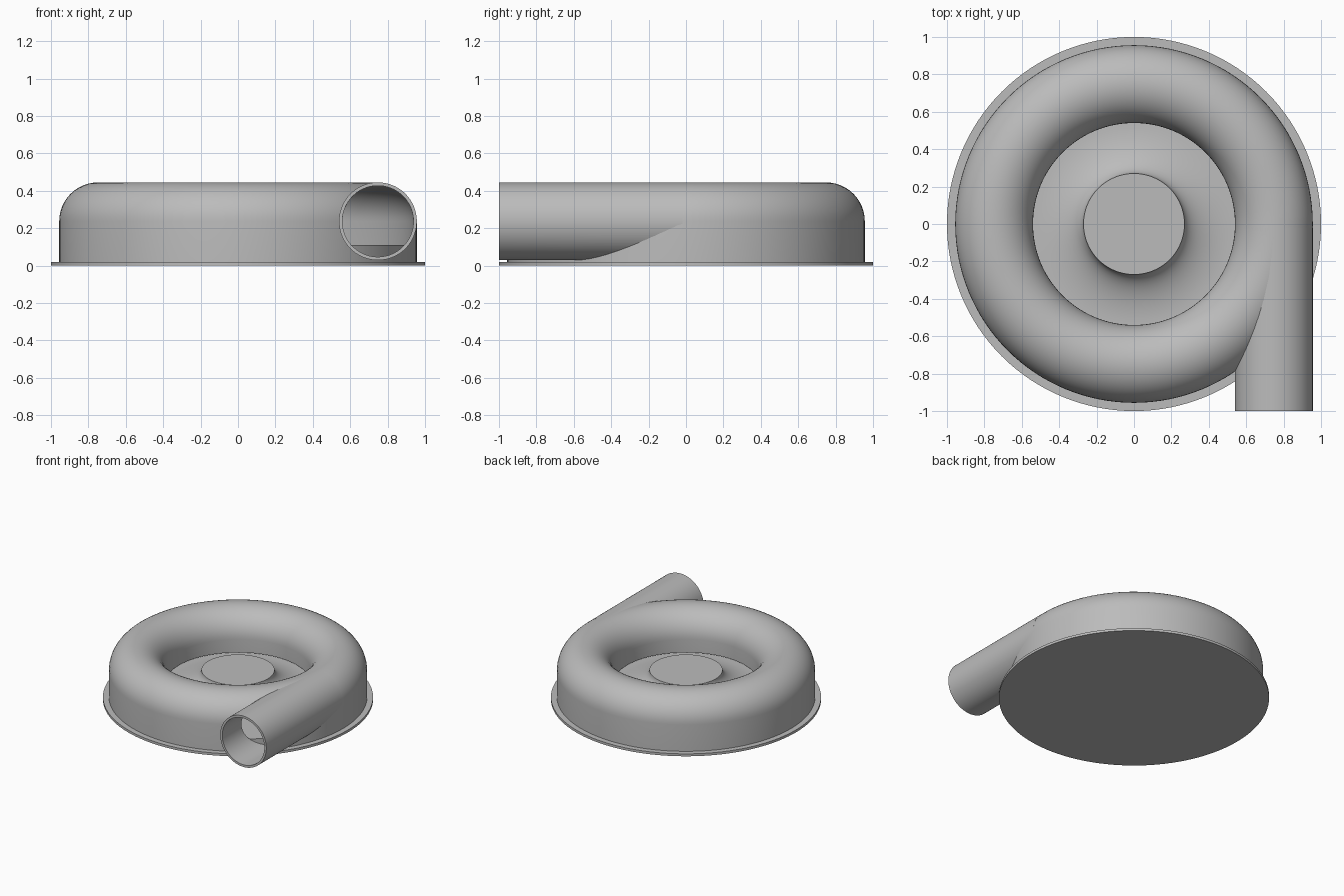
import bpy, bmesh
from math import pi, sin, cos, radians
from mathutils import Matrix, Vector

old = bpy.data.objects.get("Cube")
if old:
    bpy.data.objects.remove(old, do_unlink=True)

SEGMENTS = 128
RING, TUBE, WALL = 0.748, 0.208, 0.018   # volute radius, tube radius, wall thickness
MID = 0.237                              # height of the tube centre
PLATE, FLOOR, LIP = 0.02, 0.11, 0.13     # plate top, inner floor, inner lip

grey = bpy.data.materials.new("cast_grey")
grey.use_nodes = True
grey.diffuse_color = (0.5, 0.5, 0.5, 1)
grey.node_tree.nodes["Principled BSDF"].inputs["Base Color"].default_value = (0.5, 0.5, 0.5, 1)


def finish(name, bm):
    bmesh.ops.remove_doubles(bm, verts=bm.verts, dist=1e-5)
    bmesh.ops.recalc_face_normals(bm, faces=bm.faces)
    mesh = bpy.data.meshes.new(name)
    bm.to_mesh(mesh)
    bm.free()
    mesh.materials.append(grey)
    obj = bpy.data.objects.new(name, mesh)
    bpy.context.collection.objects.link(obj)
    return obj


def lathe(name, profile, closed=True, matrix=Matrix()):
    """Turn an (r, z) profile around the z axis, then place it."""
    bm = bmesh.new()
    verts = [bm.verts.new((r, 0, z)) for r, z in profile]
    edges = [bm.edges.new(pair) for pair in zip(verts, verts[1:])]
    if closed:
        edges.append(bm.edges.new((verts[-1], verts[0])))
    bmesh.ops.spin(bm, geom=verts + edges, cent=(0, 0, 0), axis=(0, 0, 1),
                   angle=2 * pi, steps=SEGMENTS, use_merge=True)
    bm.transform(matrix)
    return finish(name, bm)


def arch(radius, outer_base, inner_base):
    """Half-round arch with straight legs, from outer foot to inner foot."""
    steps = 24
    curve = [(RING + radius * cos(pi * i / steps), MID + radius * sin(pi * i / steps))
             for i in range(steps + 1)]
    return [(RING + radius, outer_base)] + curve + [(RING - radius, inner_base)]


def cut(obj, cutter):
    mod = obj.modifiers.new("cut", "BOOLEAN")
    mod.operation = "DIFFERENCE"
    mod.solver = "EXACT"
    mod.object = cutter
    bpy.context.view_layer.update()
    evaluated = obj.evaluated_get(bpy.context.evaluated_depsgraph_get())
    result = bpy.data.meshes.new_from_object(evaluated)
    obj.modifiers.clear()
    obj.data = result


# Base plate
base_plate = lathe("base_plate", [(0, 0), (1, 0), (1, PLATE), (0, PLATE)], closed=False)

# Hub and inner floor, with a concave flare between them
flare = [(0.54 - 0.27 * cos(radians(a)), 0.24 - (0.24 - FLOOR) * sin(radians(a)))
         for a in range(0, 91, 6)]
rim = RING + TUBE - WALL
hub_floor = lathe("hub_floor", [(0, 0.24)] + flare + [(rim, FLOOR), (rim, PLATE), (0, PLATE)],
                  closed=False)

# Volute casing: a thin arched shell
outer = arch(TUBE, PLATE, LIP)
inner = arch(TUBE - WALL, PLATE, LIP)
casing = lathe("volute_casing", outer + inner[::-1])

# Outlet pipe, tangent to the casing and open at the front
along_y = Matrix.Translation(Vector((RING, 0, MID))) @ Matrix.Rotation(radians(90), 4, "X")
bore = TUBE - WALL
pipe = lathe("outlet_pipe", [(bore, 0.02), (TUBE, 0.02), (TUBE, 1), (bore, 1)], matrix=along_y)

# Open the casing where the pipe enters, and clear the pipe from the channel
bore_cutter = lathe("bore_cutter", [(0, 0.01), (bore, 0.01), (bore, 1.1), (0, 1.1)],
                    closed=False, matrix=along_y)
channel_cutter = lathe("channel_cutter", arch(TUBE - WALL / 2, PLATE, PLATE))
cut(casing, bore_cutter)
cut(pipe, channel_cutter)
for helper in (bore_cutter, channel_cutter):
    bpy.data.objects.remove(helper, do_unlink=True)

# Smooth shading with sharp rims
for obj in (base_plate, hub_floor, casing, pipe):
    bpy.ops.object.select_all(action="DESELECT")
    obj.select_set(True)
    bpy.context.view_layer.objects.active = obj
    bpy.ops.object.shade_smooth_by_angle(angle=radians(30))
